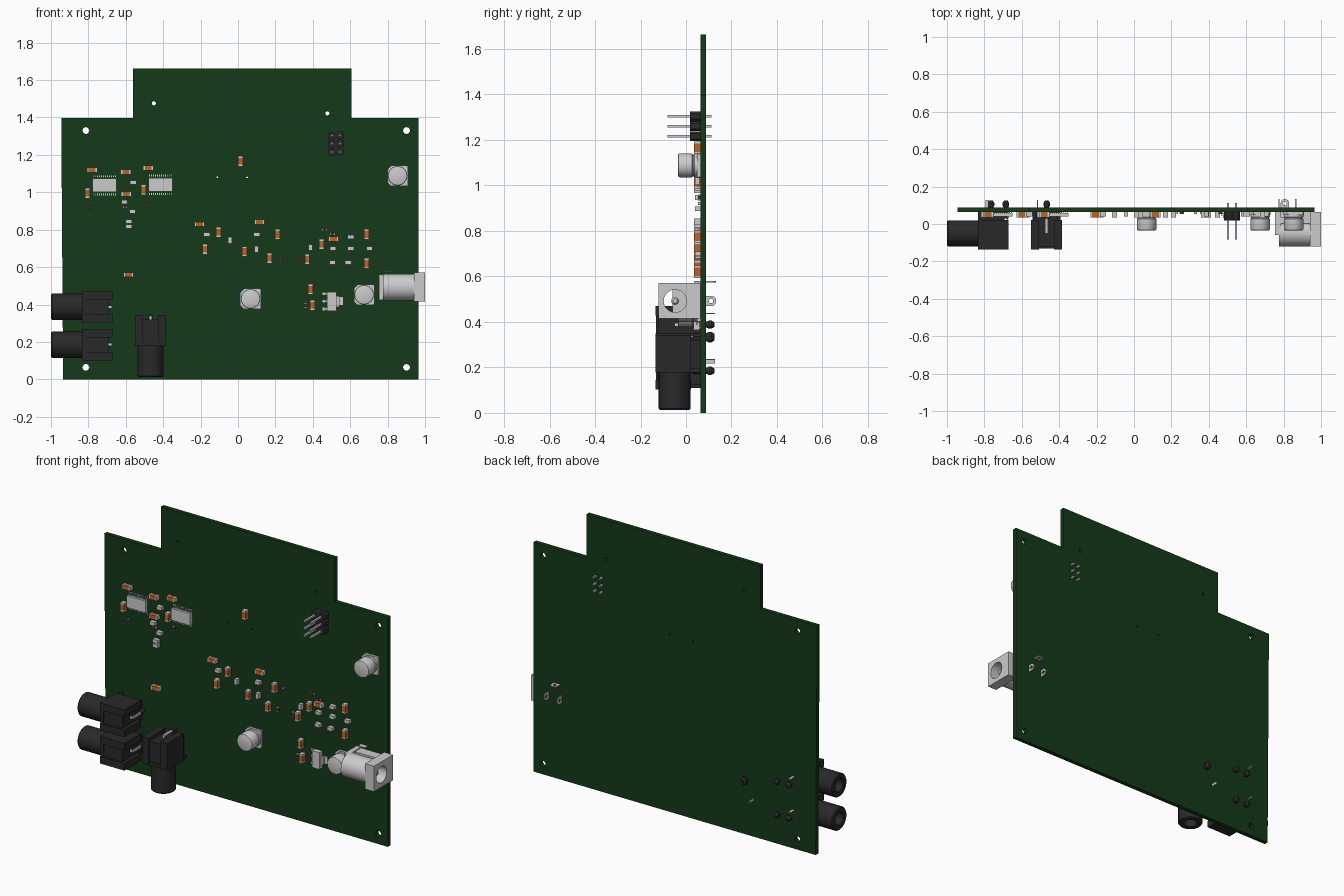
import bpy, bmesh, math
from mathutils import Matrix, Vector

if "Cube" in bpy.data.objects:
    bpy.data.objects.remove(bpy.data.objects["Cube"])

def material(name, rgb):
    m = bpy.data.materials.new(name)
    m.diffuse_color = (*rgb, 1)
    m.use_nodes = True
    m.node_tree.nodes["Principled BSDF"].inputs["Base Color"].default_value = m.diffuse_color
    return m

GREEN = material("board_green", (0.007, 0.042, 0.010))
BLACK = material("black_plastic", (0.022, 0.022, 0.023))
ORANGE = material("ceramic_orange", (0.50, 0.13, 0.02))
DARK = material("resistor_dark", (0.05, 0.035, 0.03))

FACE = 0.063          # y of the board's component side
BACK = 0.088          # y of the board's rear side
I = Matrix.Identity(4)
TO_FRONT = Matrix(((1, 0, 0, 0), (0, 0, -1, 0), (0, 1, 0, 0), (0, 0, 0, 1)))  # (u,v,w) -> (x,z,-y)
TO_SIDE = Matrix(((0, 0, 1, 0), (1, 0, 0, 0), (0, 1, 0, 0), (0, 0, 0, 1)))    # (u,v,w) -> (y,z,x)

def finish(bm, name, mat=None):
    bmesh.ops.recalc_face_normals(bm, faces=bm.faces)
    me = bpy.data.meshes.new(name)
    bm.to_mesh(me)
    bm.free()
    ob = bpy.data.objects.new(name, me)
    bpy.context.collection.objects.link(ob)
    if mat:
        me.materials.append(mat)
    return ob

def box(bm, x0, x1, y0, y1, z0, z1, M=I):
    S = Matrix.Diagonal((x1 - x0, y1 - y0, z1 - z0, 1))
    T = Matrix.Translation(((x0 + x1) / 2, (y0 + y1) / 2, (z0 + z1) / 2))
    bmesh.ops.create_cube(bm, size=1, matrix=M @ T @ S)

def lathe(bm, profile, M=I, n=32):
    """Revolve (w, radius) points about local z; radius 0 makes a pole."""
    rings = []
    for w, r in profile:
        k = n if r else 1
        rings.append([bm.verts.new(M @ Vector((r * math.cos(2 * math.pi * i / k), r * math.sin(2 * math.pi * i / k), w)))
                      for i in range(k)])
    for a, b in zip(rings, rings[1:]):
        for i in range(n):
            q = [a[i % len(a)], a[(i + 1) % len(a)], b[(i + 1) % len(b)], b[i % len(b)]]
            bm.faces.new(list(dict.fromkeys(q)))

def circle(u, v, r, n=24):
    return [(u + r * math.cos(2 * math.pi * i / n), v + r * math.sin(2 * math.pi * i / n)) for i in range(n)]

def plate(name, loops, w0, w1, M, mat=None):
    """Flat plate from an outline and hole loops, from w0 to w1 along the normal."""
    cu = bpy.data.curves.new(name, 'CURVE')
    cu.dimensions, cu.fill_mode, cu.extrude = '2D', 'BOTH', (w1 - w0) / 2
    for pts in loops:
        s = cu.splines.new('POLY')
        s.points.add(len(pts) - 1)
        for p, (u, v) in zip(s.points, pts):
            p.co = (u, v, 0, 1)
        s.use_cyclic_u = True
    tmp = bpy.data.objects.new(name, cu)
    bpy.context.collection.objects.link(tmp)
    dg = bpy.context.evaluated_depsgraph_get()
    me = bpy.data.meshes.new_from_object(tmp.evaluated_get(dg))
    bm = bmesh.new()
    bm.from_mesh(me)
    bpy.data.objects.remove(tmp)
    bpy.data.curves.remove(cu)
    bpy.data.meshes.remove(me)
    bmesh.ops.remove_doubles(bm, verts=bm.verts, dist=1e-5)
    bm.transform(M @ Matrix.Translation((0, 0, (w0 + w1) / 2)))
    return finish(bm, name, mat)

# Circuit board with mounting and locating holes
outline = [(-0.935, 0), (0.965, 0), (0.965, 1.397), (0.607, 1.397), (0.607, 1.663),
           (-0.562, 1.663), (-0.562, 1.397), (-0.945, 1.397)]
holes = [circle(x, z, 0.018) for x in (-0.813, 0.901) for z in (0.064, 1.33)]
holes += [circle(-0.45, 1.476, 0.011), circle(0.478, 1.422, 0.011),
          circle(-0.11, 1.08, 0.005, 12), circle(0.048, 1.08, 0.005, 12)]
plate("circuit_board", [outline] + holes, -BACK, -FACE, TO_FRONT, GREEN)

# Surface mount chips: a body between two metal ends
def chips(name, flat, upright, length, width, height, mat):
    body, ends = bmesh.new(), bmesh.new()
    for pts, turn in ((flat, 0), (upright, math.pi / 2)):
        for x, z in pts:
            M = Matrix.Translation((x, 0, z)) @ Matrix.Rotation(turn, 4, 'Y')
            h, w, e = length / 2, width / 2, length * 0.17
            box(body, -h + e, h - e, FACE - height, FACE, -w, w, M)
            for s in (-1, 1):
                a, b = sorted((s * h, s * (h - e)))
                box(ends, a, b, FACE - height, FACE, -w, w, M)
    finish(body, name + "_bodies", mat)
    finish(ends, name + "_ends")

chips("ceramic_capacitor",
      [(-.78, 1.12), (-.60, 1.108), (-.48, 1.13), (-.598, .99), (-.206, .829), (.115, .842), (-.586, .559), (.511, .751)],
      [(-.805, .995), (-.505, 1.013), (.013, 1.166), (-.104, .786), (-.176, .695), (.035, .684), (.168, .647),
       (.211, .775), (.37, .642), (.446, .722), (.687, .775), (.687, .62), (.388, .481), (.398, .396)],
      0.055, 0.026, 0.028, ORANGE)
chips("small_capacitor",
      [(-.56, 1.053), (-.607, .947), (-.564, .898), (-.585, .845), (-.585, .817), (-.168, .775), (.10, .775), (.508, .70),
       (.602, .76), (.602, .70), (.703, .70), (.505, .625), (.59, .625)],
      [(-.043, .743), (.10, .695), (.388, .705)], 0.034, 0.021, 0.024, None)
chips("resistor",
      [(-.79, .92), (-.604, .92), (.255, .78), (.463, .80), (.505, .777)],
      [(-.475, .947), (.227, .642), (.329, .642), (.361, .395)], 0.026, 0.014, 0.010, DARK)

# Two fine pitch integrated circuits
for i, (x, z) in enumerate([(-0.714, 1.037), (-0.414, 1.04)]):
    bm = bmesh.new()
    box(bm, x - .064, x + .064, FACE - .024, FACE - .003, z - .036, z + .036)
    for k in range(12):
        px = x + (k - 5.5) * 0.0108
        for s in (-1, 1):
            for r0, r1, y0, y1 in ((.034, .044, .014, .011), (.041, .044, .014, 0), (.041, .054, .003, 0)):
                a, b = sorted((s * r0, s * r1))
                box(bm, px - .002, px + .002, FACE - y0, FACE - y1, z + a, z + b)
    finish(bm, f"integrated_circuit_{i + 1}")

# Electrolytic capacitors: chamfered base and rounded can
for i, (x, z) in enumerate([(0.067, 0.43), (0.674, 0.452), (0.853, 1.088)]):
    h, c = 0.055, 0.02
    base = [(-h + c, -h), (h - c / 4, -h), (h, -h + c / 4), (h, h - c / 4), (h - c / 4, h), (-h + c, h), (-h, h - c), (-h, -h + c)]
    plate(f"electrolytic_base_{i + 1}", [[(x + u, z + v) for u, v in base]], -FACE, -FACE + .014, TO_FRONT)
    bm = bmesh.new()
    lathe(bm, [(.01, 0), (.01, .052), (.026, .052), (.029, .048), (.033, .048), (.036, .052),
               (.092, .052), (.096, .050), (.098, .045), (.098, 0)],
          Matrix.Translation((x, FACE, z)) @ TO_FRONT)
    finish(bm, f"electrolytic_can_{i + 1}")

# Pin header, two by three
pins = bmesh.new()
for c in (0, 1):
    for r in (-1, 0, 1):
        x, z = 0.524 + (c - .5) * .042, 1.26 + r * .0435
        box(pins, x - .0055, x + .0055, -.082, .113, z - .0055, z + .0055)
finish(pins, "header_pins")
for r in (-1, 0, 1):
    z, a, b, c = 1.26 + r * .0435, .043, .0217, .010
    half = [(a - c, -b), (a, -b + c), (a, b - c), (a - c, b), (c, b), (0, b - c)]
    plate(f"header_block_{r + 2}", [[(.524 + u, z + v) for u, v in half + [(-u, -v) for u, v in half]]],
          -FACE, -.018, TO_FRONT, BLACK)

# Voltage regulator with wide tab and three leads
bm = bmesh.new()
box(bm, .477, .527, .032, .06, .365, .468)
box(bm, .525, .542, .045, .05, .387, .446)
box(bm, .538, .561, FACE - .005, FACE, .397, .440)
box(bm, .538, .542, .045, FACE, .397, .440)
for z in (.376, .417, .458):
    box(bm, .466, .48, .045, .049, z - .007, z + .007)
    box(bm, .464, .468, .045, FACE, z - .007, z + .007)
    box(bm, .452, .468, FACE - .004, FACE, z - .007, z + .007)
finish(bm, "voltage_regulator")

# Power socket: flange, barrel, base, back plate, centre pin
jy, jz = -.048, .492
flange = [(-.12, .415), (FACE, .415), (FACE, .57), (-.12, .57)]
plate("power_socket_flange", [flange, circle(jy, jz, .05, 32)], .94, 1.0, TO_SIDE)
plate("power_socket_barrel", [circle(jy, jz, .071, 40), circle(jy, jz, .05, 32)], .775, .94, TO_SIDE)
bm = bmesh.new()
box(bm, .775, .94, .004, FACE, jz - .062, jz + .062)
box(bm, .755, .785, -.06, FACE, jz - .068, jz + .068)
finish(bm, "power_socket_base")
bm = bmesh.new()
lathe(bm, [(.78, 0), (.78, .017), (.965, .017), (.975, .010), (.975, 0)], Matrix.Translation((0, jy, jz)) @ TO_SIDE, 16)
finish(bm, "power_socket_pin")

# Solder lugs through the board
def lug(name, M, w):
    tip = [(.11 + .023 * math.cos(a), .023 * math.sin(a)) for a in [math.pi * (k / 12 - .5) for k in range(13)]]
    plate(name, [[(.035, -.023)] + tip + [(.035, .023)], circle(.11, 0, .010, 16)], w - .003, w + .003, M)
lug("solder_lug_1", Matrix.Translation((0, 0, jz)) @ TO_SIDE, .775)
lug("solder_lug_2", Matrix.Translation((0, 0, jz)) @ TO_SIDE, .865)
lug("solder_lug_3", Matrix.Translation((.807, 0, .576)) @ Matrix.Rotation(math.pi / 2, 4, 'Z'), 0)

# Audio sockets: local barrel tip at x = 0, body towards +x
def audio_socket(name, x, z, turn):
    M = Matrix.Translation((x, 0, z)) @ Matrix.Rotation(turn, 4, 'Y')
    bm = bmesh.new()
    lathe(bm, [(.17, .070), (.006, .070), (0, .065), (0, .042), (.004, .038), (.13, .038), (.13, 0)],
          M @ Matrix.Translation((0, -.05, 0)) @ TO_SIDE)
    box(bm, .165, .308, -.124, FACE, -.060, .060, M)
    for s in (-1, 1):
        a, b = sorted((s * .040, s * .083))
        box(bm, .165, .33, -.135, .022, a, b, M)
    box(bm, .165, .185, -.132, FACE, -.075, .075, M)
    # locating pegs with bulged tips behind the board
    for px, pz in ((.315, 0), (.235, 0)) if turn == 0 else ((.315, 0), (.375, 0)):
        lathe(bm, [(.03, 0), (.03, .013), (.09, .013), (.10, .018), (.112, .018), (.126, .009), (.126, 0)],
              M @ Matrix.Translation((min(px, .325), 0, pz)) @ Matrix.Rotation(-math.pi / 2, 4, 'X'), 12)
    finish(bm, name, BLACK)
    bm = bmesh.new()
    box(bm, .305, .326, -.05, -.042, -.008, .008, M)
    box(bm, .318, .326, -.05, .075, -.008, .008, M)
    box(bm, .205, .222, .03, .128, .047, .052, M)
    finish(bm, name + "_contacts")

audio_socket("audio_socket_upper", -1.0, .388, 0)
audio_socket("audio_socket_lower", -1.0, .185, 0)
audio_socket("audio_socket_bottom", -.467, .013, -math.pi / 2)

# Smooth the round parts, keep edges crisp
for ob in bpy.context.collection.objects:
    ob.select_set(True)
    bpy.context.view_layer.objects.active = ob
bpy.ops.object.shade_smooth_by_angle(angle=math.radians(30))
